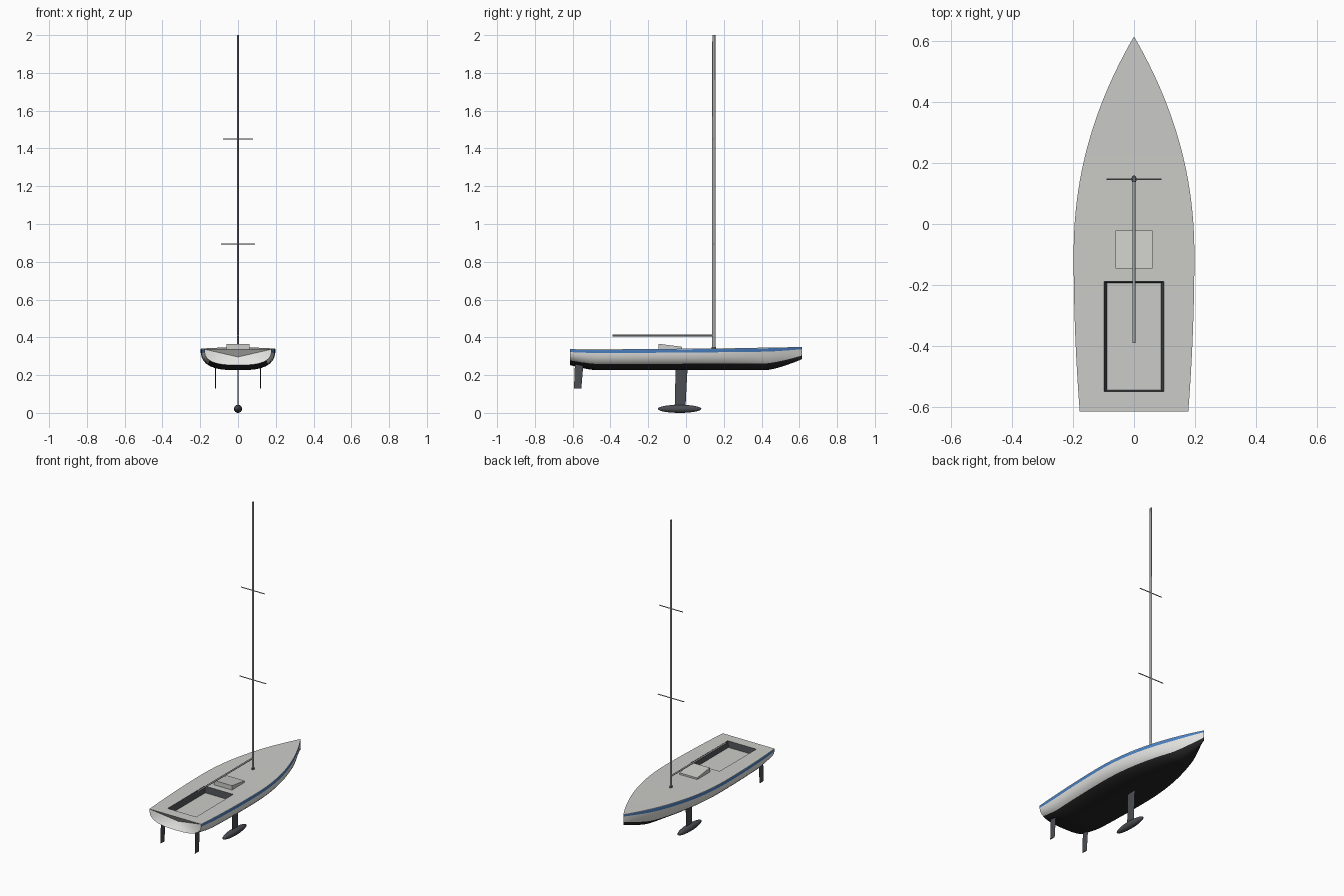
import bpy, bmesh, math
from mathutils import Vector, Matrix

if "Cube" in bpy.data.objects:
    bpy.data.objects.remove(bpy.data.objects["Cube"])


def mat(name, rgb):
    m = bpy.data.materials.new(name)
    m.diffuse_color = (*rgb, 1)
    m.use_nodes = True
    m.node_tree.nodes["Principled BSDF"].inputs["Base Color"].default_value = m.diffuse_color
    return m


WHITE = mat("hull white", (0.78, 0.78, 0.76))
DECK = mat("deck grey", (0.60, 0.60, 0.58))
BLUE = mat("stripe blue", (0.07, 0.22, 0.55))
BLACK = mat("bottom black", (0.018, 0.018, 0.02))
DARK = mat("foil dark grey", (0.07, 0.075, 0.085))
SPAR = mat("spar grey", (0.36, 0.37, 0.38))


def finish(bm, name, mats, smooth=True):
    bmesh.ops.remove_doubles(bm, verts=bm.verts, dist=1e-5)
    bmesh.ops.recalc_face_normals(bm, faces=bm.faces)
    me = bpy.data.meshes.new(name)
    bm.to_mesh(me)
    bm.free()
    for m in mats:
        me.materials.append(m)
    ob = bpy.data.objects.new(name, me)
    bpy.context.collection.objects.link(ob)
    if smooth:
        bpy.ops.object.select_all(action='DESELECT')
        ob.select_set(True)
        bpy.context.view_layer.objects.active = ob
        bpy.ops.object.shade_smooth_by_angle(angle=math.radians(35))
    return ob


# Hull lines
def half_beam(y):
    if y > -0.1:
        return 0.198 * (1 - ((y + 0.1) / 0.715) ** 2.1)
    return 0.198 - 0.02 * ((-0.1 - y) / 0.515) ** 2


def sheer(y):
    return 0.337 + 0.012 * ((y + 0.615) / 1.23) ** 2


def bottom(y):
    z = 0.226
    if y > 0.42:
        z += 0.059 * ((y - 0.42) / 0.195) ** 1.4
    if y < -0.48:
        z += 0.027 * ((-0.48 - y) / 0.135) ** 1.3
    return z


CK0, CK1, CKW = -0.55, -0.188, 0.098      # cockpit opening
ROWS = [0, .015, .05, .11, .19, .3, .43, .6, .82, .97, 1]


def spread(a, b, n):
    return [a + (b - a) * i / n for i in range(n)]


ys = spread(-0.615, CK0, 4) + spread(CK0, CK1, 10) + spread(CK1, 0.4, 16) + spread(0.4, 0.615, 12) + [0.615]


def section(y):
    w, zb, zs = half_beam(y), bottom(y), sheer(y)
    n = 2.8 - 0.7 * max(0, y / 0.615) ** 2
    return [(w * max(0, 1 - (1 - t) ** n) ** (1 / n), zb + (zs - zb) * t) for t in ROWS]


def face(bm, verts, index):
    pts = []
    for v in verts:
        if all((v.co - p.co).length > 1e-6 for p in pts):
            pts.append(v)
    if len(pts) > 2:
        bm.faces.new(pts).material_index = index


bm = bmesh.new()
rings, decks = [], []
for y in ys:
    half = section(y)
    ring = [bm.verts.new((-x, y, z)) for x, z in reversed(half[1:])] + [bm.verts.new((x, y, z)) for x, z in half]
    rings.append(ring)
    inner = CKW if y <= CK1 + 1e-4 else min(CKW, 0.5 * half_beam(y))
    decks.append([ring[0]] + [bm.verts.new((s * inner, y, sheer(y))) for s in (-1, 1)] + [ring[-1]])

n = len(ROWS) - 1
for a, b, da, db in zip(rings, rings[1:], decks, decks[1:]):
    # skin, coloured by height row
    for i in range(2 * n):
        row = i - n if i >= n else n - 1 - i
        index = 3 if ROWS[row] < 0.3 else 2 if ROWS[row] == 0.82 else 0
        face(bm, [a[i], a[i + 1], b[i + 1], b[i]], index)
    # deck, open over the cockpit
    mid = (da[0].co.y + db[0].co.y) / 2
    for i in range(3):
        if not (i == 1 and CK0 < mid < CK1):
            face(bm, [da[i], da[i + 1], db[i + 1], db[i]], 1)

# transom, dished inwards
ring = rings[0]
centre = bm.verts.new((0, -0.585, 0.296))
for i in range(2 * n):
    face(bm, [ring[i], ring[i + 1], centre], 0)
face(bm, [ring[-1], decks[0][2], decks[0][1], ring[0], centre], 0)

# cockpit well
floor = [bm.verts.new((sx * 0.089, y, 0.30)) for sx, y in
         ((-1, CK0 + 0.006), (1, CK0 + 0.006), (1, CK1 - 0.006), (-1, CK1 - 0.006))]
face(bm, floor, 1)
i0, i1 = ys.index(CK0), ys.index(CK1)
left = [d[1] for d in decks[i0:i1 + 1]]
right = [d[2] for d in decks[i0:i1 + 1]]
face(bm, [floor[0], floor[3]] + left[::-1], 4)
face(bm, [floor[1], floor[2]] + right[::-1], 4)
face(bm, [floor[0], floor[1], right[0], left[0]], 4)
face(bm, [floor[3], floor[2], right[-1], left[-1]], 4)
finish(bm, "hull", [WHITE, DECK, BLUE, BLACK, DARK])


# Wedge-shaped hatch
bm = bmesh.new()
bmesh.ops.create_cube(bm, size=1)
for v in bm.verts:
    aft, top = v.co.y < 0, v.co.z > 0
    v.co = Vector((v.co.x * 0.122, -0.146 if aft else -0.022,
                   (0.366 if aft else 0.35) if top else 0.33))
finish(bm, "hatch", [DECK], False)


# Elliptical tapered tube between two points
def tube(name, p, q, r0, r1, material, squash=1.0, sides=16):
    p, q = Vector(p), Vector(q)
    bm = bmesh.new()
    bmesh.ops.create_cone(bm, cap_ends=True, segments=sides, radius1=r0, radius2=r1, depth=(q - p).length)
    bmesh.ops.scale(bm, vec=(squash, 1, 1), verts=bm.verts)
    rot = Vector((0, 0, 1)).rotation_difference(q - p).to_matrix().to_4x4()
    bmesh.ops.transform(bm, matrix=Matrix.Translation((p + q) / 2) @ rot, verts=bm.verts)
    return finish(bm, name, [material])


# Rig
MY = 0.147
tube("mast", (0, MY, 0.33), (0, MY, 2.0), 0.0095, 0.008, SPAR, 0.5)
tube("mast_step", (0, MY, 0.335), (0, MY, 0.35), 0.012, 0.012, DARK, 0.7)
tube("boom", (0, -0.39, 0.41), (0, MY - 0.006, 0.41), 0.005, 0.005, SPAR)
tube("lower_spreader", (-0.09, MY, 0.895), (0.09, MY, 0.895), 0.0028, 0.0028, SPAR, 1, 8)
tube("upper_spreader", (-0.08, MY, 1.45), (0.08, MY, 1.45), 0.0028, 0.0028, SPAR, 1, 8)


# Foils: lofted between a top and a bottom chord (aft y, fore y, z)
def foil(name, x, top, low, thick):
    bm = bmesh.new()
    loops = []
    for aft, fore, z in (top, low):
        loop = []
        for i in range(20):
            a = 2 * math.pi * i / 20
            u = 0.5 + 0.5 * math.cos(a)
            loop.append(bm.verts.new((x + thick * math.sin(a) * (0.4 + 0.6 * u), aft + (fore - aft) * u, z)))
        bm.faces.new(loop)
        loops.append(loop)
    for i in range(20):
        j = (i + 1) % 20
        bm.faces.new([loops[0][i], loops[0][j], loops[1][j], loops[1][i]])
    finish(bm, name, [DARK])


foil("keel_fin", 0, (-0.055, 0.008, 0.235), (-0.06, -0.003, 0.03), 0.004)
for side, s in (("left", -1), ("right", 1)):
    foil(side + "_rudder", s * 0.118, (-0.588, -0.543, 0.262), (-0.593, -0.554, 0.13), 0.0035)

# Ballast bulb
bm = bmesh.new()
bmesh.ops.create_uvsphere(bm, u_segments=24, v_segments=16, radius=1)
bmesh.ops.transform(bm, verts=bm.verts, matrix=Matrix.Translation((0, -0.034, 0.0215)) @
                    Matrix.Diagonal((0.0215, 0.115, 0.0215, 1)))
finish(bm, "keel_bulb", [DARK])
